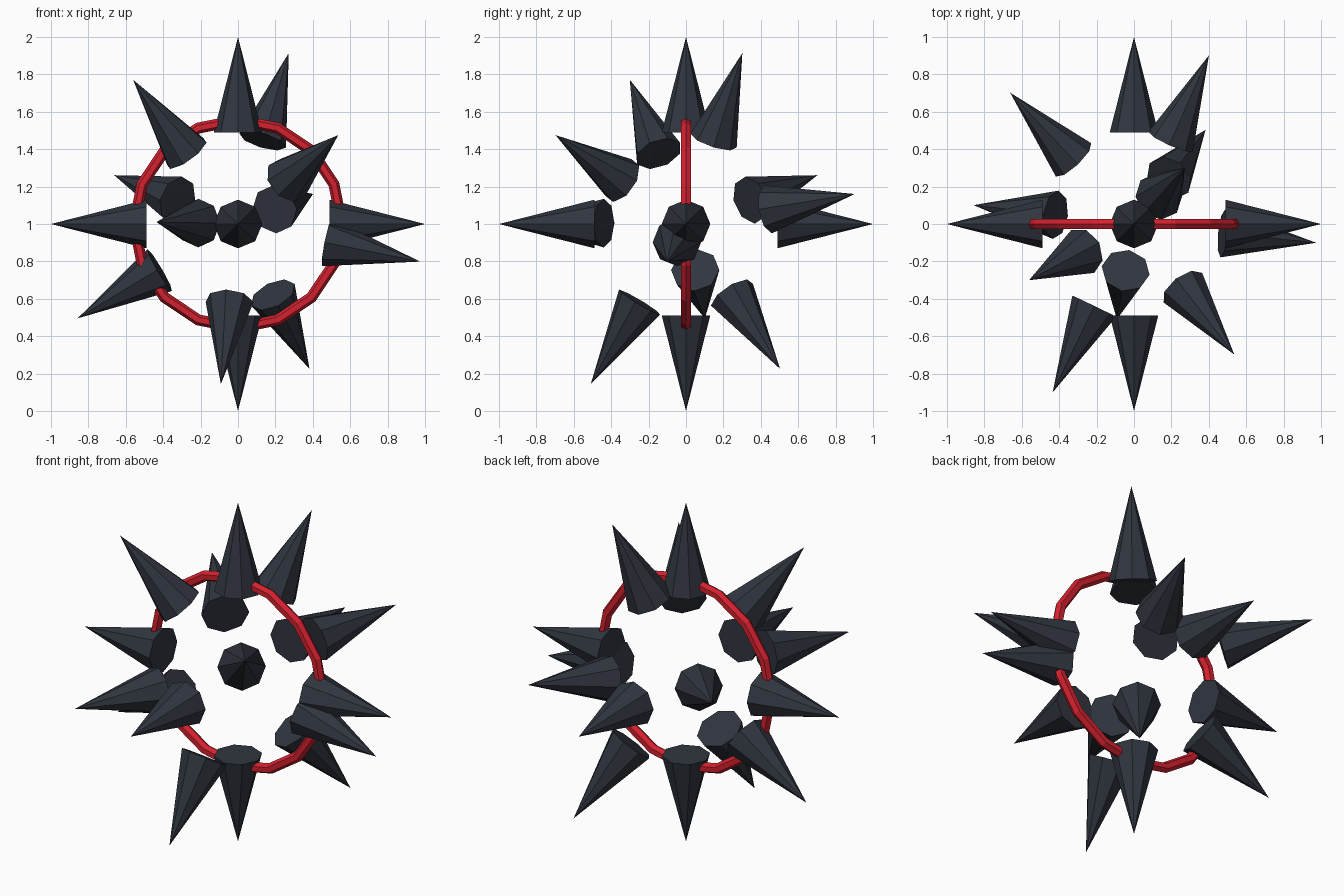
import bpy, math
from mathutils import Vector

if "Cube" in bpy.data.objects:
    bpy.data.objects.remove(bpy.data.objects["Cube"])

CENTRE = Vector((0, 0, 1))
BASE_R, INNER, OUTER = 0.13, 0.488, 1.0


def material(name, rgb):
    m = bpy.data.materials.new(name)
    m.diffuse_color = (*rgb, 1)
    m.use_nodes = True
    m.node_tree.nodes["Principled BSDF"].inputs["Base Color"].default_value = m.diffuse_color
    return m


slate = material("dark slate", (0.030, 0.036, 0.050))
red = material("bright red", (0.66, 0.015, 0.028))


def spike(name, direction):
    """Eight-sided cone pointing away from the centre."""
    d = Vector(direction).normalized()
    bpy.ops.mesh.primitive_cone_add(
        vertices=8, radius1=BASE_R, radius2=0, depth=OUTER - INNER,
        location=CENTRE + d * (INNER + OUTER) / 2,
        rotation=d.to_track_quat('Z', 'Y').to_euler())
    o = bpy.context.object
    o.name = name
    o.data.materials.append(slate)


# Six spikes along the axes
for axis in range(3):
    for sign in (-1, 1):
        d = [0, 0, 0]
        d[axis] = sign
        spike("axis_spike", d)

# Scattered spikes between them
for d in [(-0.56, -0.30, 0.77), (0.27, 0.30, 0.91), (0.53, -0.69, 0.47),
          (-0.66, 0.70, 0.26), (0.97, -0.10, -0.20), (-0.85, 0.10, -0.50),
          (-0.09, -0.50, -0.84), (0.38, 0.50, -0.77), (0.40, 0.90, 0.16),
          (-0.435, -0.90, 0.01)]:
    spike("scattered_spike", d)

# Upright ring through the spikes
bpy.ops.mesh.primitive_torus_add(
    major_segments=16, minor_segments=6, major_radius=0.555, minor_radius=0.03,
    location=CENTRE, rotation=(math.pi / 2, 0, 0))
ring = bpy.context.object
ring.name = "ring"
ring.data.materials.append(red)
